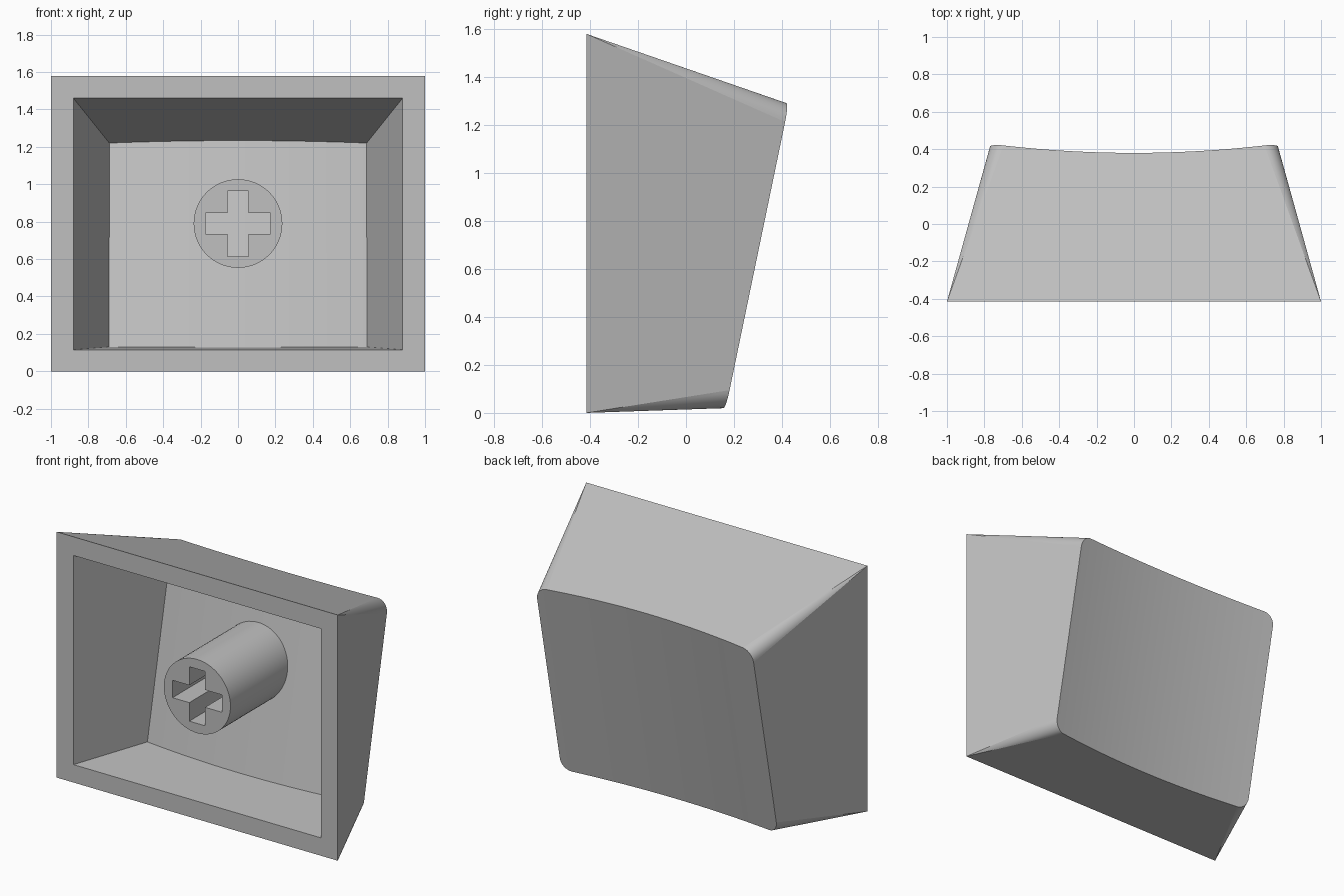
import bpy, bmesh, math
from mathutils import Vector

if "Cube" in bpy.data.objects:
    bpy.data.objects.remove(bpy.data.objects["Cube"], do_unlink=True)

FRONT = -0.415      # plane of the open rim
HALF = 0.77         # half width of the dished back
MID_Z = 0.79

grey = bpy.data.materials.new("light_grey_plastic")
grey.use_nodes = True
grey.diffuse_color = (0.53, 0.53, 0.53, 1)
grey.node_tree.nodes["Principled BSDF"].inputs["Base Color"].default_value = grey.diffuse_color


def finish(bm, name):
    """Clean normals, keep hard edges sharp and make the object."""
    bmesh.ops.recalc_face_normals(bm, faces=bm.faces)
    for e in bm.edges:
        if len(e.link_faces) == 2 and e.calc_face_angle() > 0.5:
            e.smooth = False
    mesh = bpy.data.meshes.new(name)
    bm.to_mesh(mesh)
    bm.free()
    mesh.materials.append(grey)
    obj = bpy.data.objects.new(name, mesh)
    bpy.context.collection.objects.link(obj)
    return obj


def tilt(z):
    return 0.162 + 0.207 * z


def dish(x, z):
    return tilt(z) - 0.052 * (1 - (x / HALF) ** 2)


def on_dish(start, end, inset):
    """Follow a wall line until it meets the dished surface."""
    lo, hi = 0.0, 1.2
    for _ in range(40):
        t = (lo + hi) / 2
        p = start.lerp(end, t)
        if p.y < dish(p.x, p.z) - inset:
            lo = t
        else:
            hi = t
    return start.lerp(end, lo)


def tapered_box(bm, front_w, front_z, back_w, back_z, radius, inset):
    """Walls from a sharp front rectangle to a dished, round-cornered back."""
    flat = back_w - radius
    arc = []
    if radius:
        for i in range(10):
            a = i / 10 * math.pi / 2
            arc.append((-flat - radius * math.cos(a), radius * (1 - math.sin(a))))
    middle = [(flat * (i / 12 - 1), 0) for i in range(25)]
    columns = arc + middle + [(-x, d) for x, d in reversed(arc)]

    rows, corners = [], []
    for fz, bz, sign in ((front_z[0], back_z[0], 1), (front_z[1], back_z[1], -1)):
        corners.append([bm.verts.new((s * front_w, FRONT, fz)) for s in (-1, 1)])
        row = []
        for x, drop in columns:
            fx = max(-1, min(1, x / flat)) * front_w
            z = bz + sign * drop
            row.append(bm.verts.new(on_dish(Vector((fx, FRONT, fz)),
                                            Vector((x, tilt(z) - inset, z)), inset)))
        rows.append(row)

    # dished back
    low, high = rows
    for i in range(len(columns) - 1):
        bm.faces.new((low[i], low[i + 1], high[i + 1], high[i])).smooth = True
    # flat walls and corner fans
    n = len(arc)
    for row, (left, right) in zip(rows, corners):
        bm.faces.new([left, right] + row[n:len(row) - n][::-1])
        for i in range(n):
            bm.faces.new((left, row[i], row[i + 1])).smooth = True
            bm.faces.new((right, row[-1 - i], row[-2 - i])).smooth = True
    for side, end in ((0, 0), (1, -1)):
        bm.faces.new((corners[0][side], corners[1][side], high[end], low[end]))
    return [corners[0][0], corners[0][1], corners[1][1], corners[1][0]]


# hollow cap shell
bm = bmesh.new()
outer = tapered_box(bm, 1.0, (0, 1.58), HALF, (0.02, 1.288), 0.075, 0)
inner = tapered_box(bm, 0.88, (0.115, 1.46), 0.685, (0.13, 1.217), 0, 0.115)
for i in range(4):
    j = (i + 1) % 4
    bm.faces.new((outer[i], outer[j], inner[j], inner[i]))
finish(bm, "cap_shell")

# round stem with a cross-shaped socket
bm = bmesh.new()
ring = [(0.237 * math.cos(k * math.tau / 64), 0.237 * math.sin(k * math.tau / 64))
        for k in range(64)]
arm, thin = 0.175, 0.056
quarter = [(arm, -thin), (arm, thin), (thin, thin)]
cross = []
for _ in range(4):
    cross += quarter
    quarter = [(-z, x) for x, z in quarter]
edges = []
for loop in (ring, cross):
    verts = [bm.verts.new((x, FRONT, MID_Z + z)) for x, z in loop]
    edges += [bm.edges.new((verts[i - 1], verts[i])) for i in range(len(verts))]
bmesh.ops.triangle_fill(bm, edges=edges, use_beauty=True, normal=(0, -1, 0))
extruded = bmesh.ops.extrude_face_region(bm, geom=bm.faces[:], use_keep_orig=True)
moved = [g for g in extruded["geom"] if isinstance(g, bmesh.types.BMVert)]
bmesh.ops.translate(bm, verts=moved, vec=(0, 0.215 - FRONT, 0))
for f in bm.faces:
    f.smooth = True
finish(bm, "stem")
